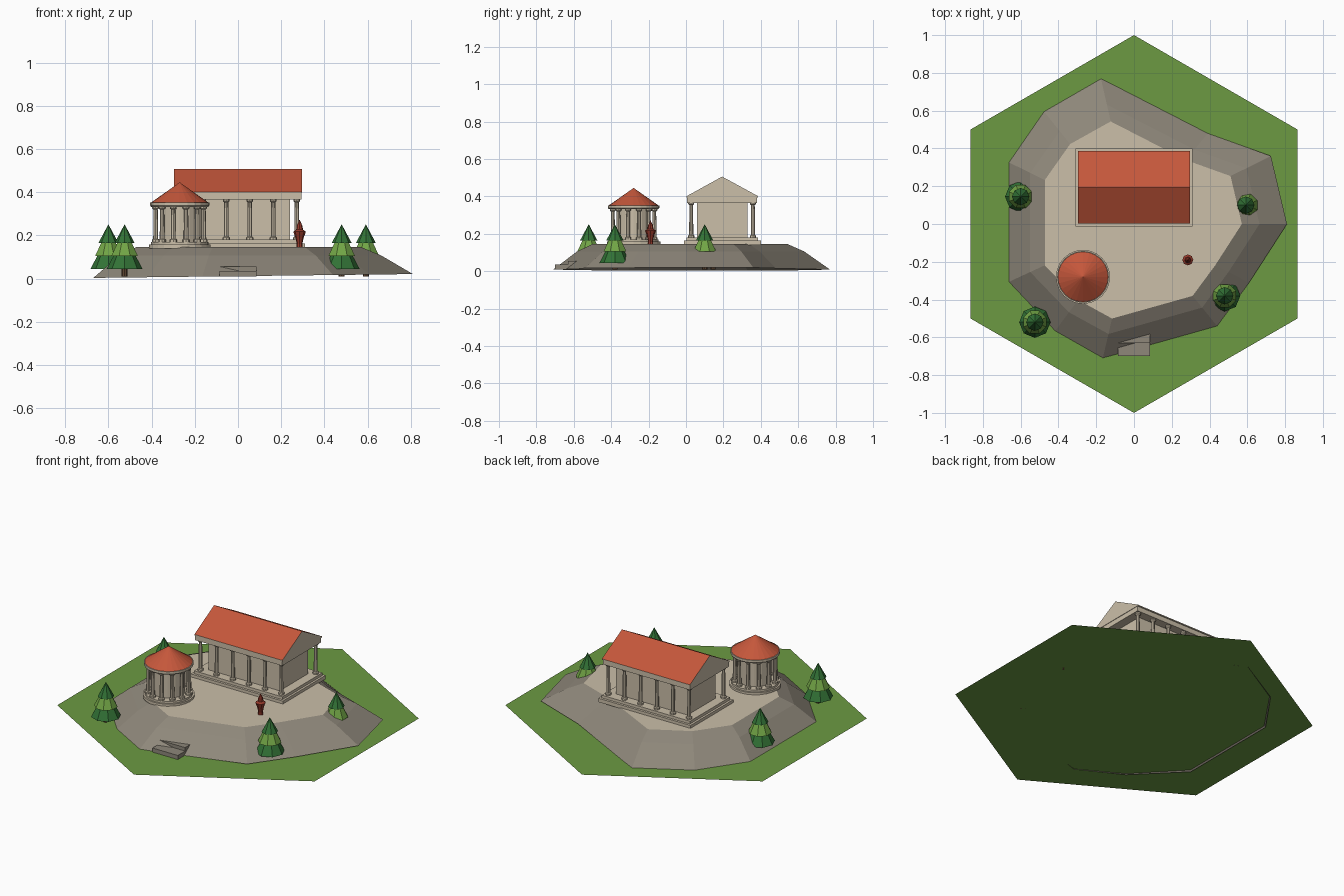
import bpy, bmesh
from math import sin, cos, pi

cube = bpy.data.objects.get("Cube")
if cube:
    bpy.data.objects.remove(cube)


def material(name, hexcode):
    def linear(c):
        return c / 12.92 if c <= 0.04045 else ((c + 0.055) / 1.055) ** 2.4
    rgba = [linear(v / 255) for v in bytes.fromhex(hexcode)] + [1]
    m = bpy.data.materials.new(name)
    m.use_nodes = True
    m.diffuse_color = rgba
    node = m.node_tree.nodes["Principled BSDF"]
    node.inputs["Base Color"].default_value = rgba
    node.inputs["Roughness"].default_value = 0.9
    return m


GRASS = material("grass green", "6C9A42")
ROCK = material("rock grey", "8E877A")
STONE = material("pale stone", "CBBFA9")
ROOF = material("roof red", "C5573B")
BRONZE = material("dark red", "96392A")
DARK = material("dark leaf", "327236")
LIGHT = material("light leaf", "72A546")
BARK = material("bark brown", "5E4632")


def finish(bm, name, mats, loc=(0, 0, 0)):
    bmesh.ops.recalc_face_normals(bm, faces=bm.faces)
    mesh = bpy.data.meshes.new(name)
    bm.to_mesh(mesh)
    bm.free()
    for m in mats:
        mesh.materials.append(m)
    ob = bpy.data.objects.new(name, mesh)
    ob.location = loc
    bpy.context.collection.objects.link(ob)
    return ob


def loft(bm, rings):
    """Bridge rings of points; returns the vertex rings."""
    vrings = [[bm.verts.new(p) for p in ring] for ring in rings]
    for a, b in zip(vrings, vrings[1:]):
        n = len(a)
        for i in range(n):
            j = (i + 1) % n
            bm.faces.new((a[i], a[j], b[j], b[i]))
    return vrings


def lathe(name, profile, sides, mat, loc):
    """Turned solid from (radius, height) pairs."""
    bm = bmesh.new()
    rings = [[(max(r, 0.0005) * cos(2 * pi * i / sides), max(r, 0.0005) * sin(2 * pi * i / sides), z)
              for i in range(sides)] for r, z in profile]
    v = loft(bm, rings)
    bm.faces.new(v[0])
    bm.faces.new(v[-1])
    return finish(bm, name, [mat], loc)


def box(name, x, y, z, mat):
    bm = bmesh.new()
    rings = [[(x[0], y[0], h), (x[1], y[0], h), (x[1], y[1], h), (x[0], y[1], h)] for h in z]
    v = loft(bm, rings)
    bm.faces.new(v[0])
    bm.faces.new(v[-1])
    return finish(bm, name, [mat])


def column(name, x, y, base, top):
    lathe(name, [(.017, base), (.017, base + .01), (.0115, base + .014), (.0095, top - .014),
                 (.016, top - .008), (.016, top)], 8, STONE, (x, y, 0))


# Hexagonal ground sheet
bm = bmesh.new()
bm.faces.new([bm.verts.new((sin(i * pi / 3), -cos(i * pi / 3), .01)) for i in range(6)])
finish(bm, "ground", [GRASS])

# Rocky hill with a flat paved top
outline = [(-.175, .77), (-.48, .60), (-.67, .33), (-.67, -.31), (-.42, -.57), (-.165, -.71),
           (.44, -.54), (.61, -.31), (.81, 0), (.725, .36), (.39, .48)]
bm = bmesh.new()
rings = [[(x, y, .011 + .012 * x) for x, y in outline],
         [(x * .82, y * .82, .106) for x, y in outline],
         [(x * .705, y * .705, .145) for x, y in outline]]
v = loft(bm, rings)
bm.faces.new(v[-1]).material_index = 1
finish(bm, "hill", [ROCK, STONE])

# Two steps at the foot of the hill
box("lower_step", (-.085, .085), (-.70, -.63), (.01, .035), ROCK)
box("upper_step", (-.085, .085), (-.63, -.57), (.01, .056), ROCK)

# Rectangular temple
box("temple_lower_plinth", (-.31, .31), (-.012, .40), (.14, .163), STONE)
box("temple_upper_plinth", (-.297, .297), (.002, .386), (.163, .18), STONE)
box("temple_hall", (-.24, .24), (.058, .328), (.18, .368), STONE)
box("temple_beam", (-.293, .293), (.006, .38), (.366, .396), STONE)
for row, y in (("front", .028), ("back", .358)):
    for i in range(6):
        column(f"temple_column_{row}_{i + 1}", -.272 + i * .1088, y, .18, .367)

# Gabled roof: red slopes, stone gables
bm = bmesh.new()
section = [(.003, .395), (.386, .395), (.386, .401), (.193, .506), (.003, .401)]
v = loft(bm, [[(x, y, z) for y, z in section] for x in (-.296, .296)])
bm.faces.new(v[0])
bm.faces.new(v[-1])
bm.normal_update()
bmesh.ops.recalc_face_normals(bm, faces=bm.faces)
for f in bm.faces:
    f.material_index = 1 if f.normal.z > .3 else 0
finish(bm, "temple_roof", [STONE, ROOF])

# Round temple
cx, cy = -.27, -.28
spot = (cx, cy, 0)
lathe("rotunda_plinth", [(.143, .14), (.143, .158), (.133, .158), (.133, .17)], 24, STONE, spot)
lathe("rotunda_hall", [(.09, .17), (.09, .335)], 24, STONE, spot)
lathe("rotunda_ring", [(.132, .332), (.137, .338), (.137, .352)], 24, STONE, spot)
lathe("rotunda_roof", [(.134, .351), (0, .445)], 24, ROOF, spot)
for i in range(12):
    a = (i + .5) * pi / 6
    column(f"rotunda_column_{i + 1}", cx + .115 * cos(a), cy + .115 * sin(a), .17, .333)

# Statue on the plaza
lathe("statue", [(.015, .143), (.013, .16), (.018, .185), (.029, .217), (.016, .226),
                 (.013, .245), (0, .272)], 8, BRONZE, (.285, -.19, 0))

# Trees of three stacked tiers
tiers = [("lower", .083, .038, .045, .13, DARK), ("middle", .066, .024, .105, .19, LIGHT),
         ("upper", .046, 0, .165, .25, DARK)]
for n, (x, y) in enumerate([(-.60, .145), (-.525, -.52), (.48, -.38), (.592, .10)], 1):
    lathe(f"tree_{n}_trunk", [(.014, .01), (.014, .06)], 8, BARK, (x, y, 0))
    for k, (label, r1, r2, z1, z2, mat) in enumerate(tiers):
        tier = lathe(f"tree_{n}_{label}_tier", [(r1, z1), (r2, z2)], 8, mat, (x, y, 0))
        tier.rotation_euler.z = k * pi / 8
